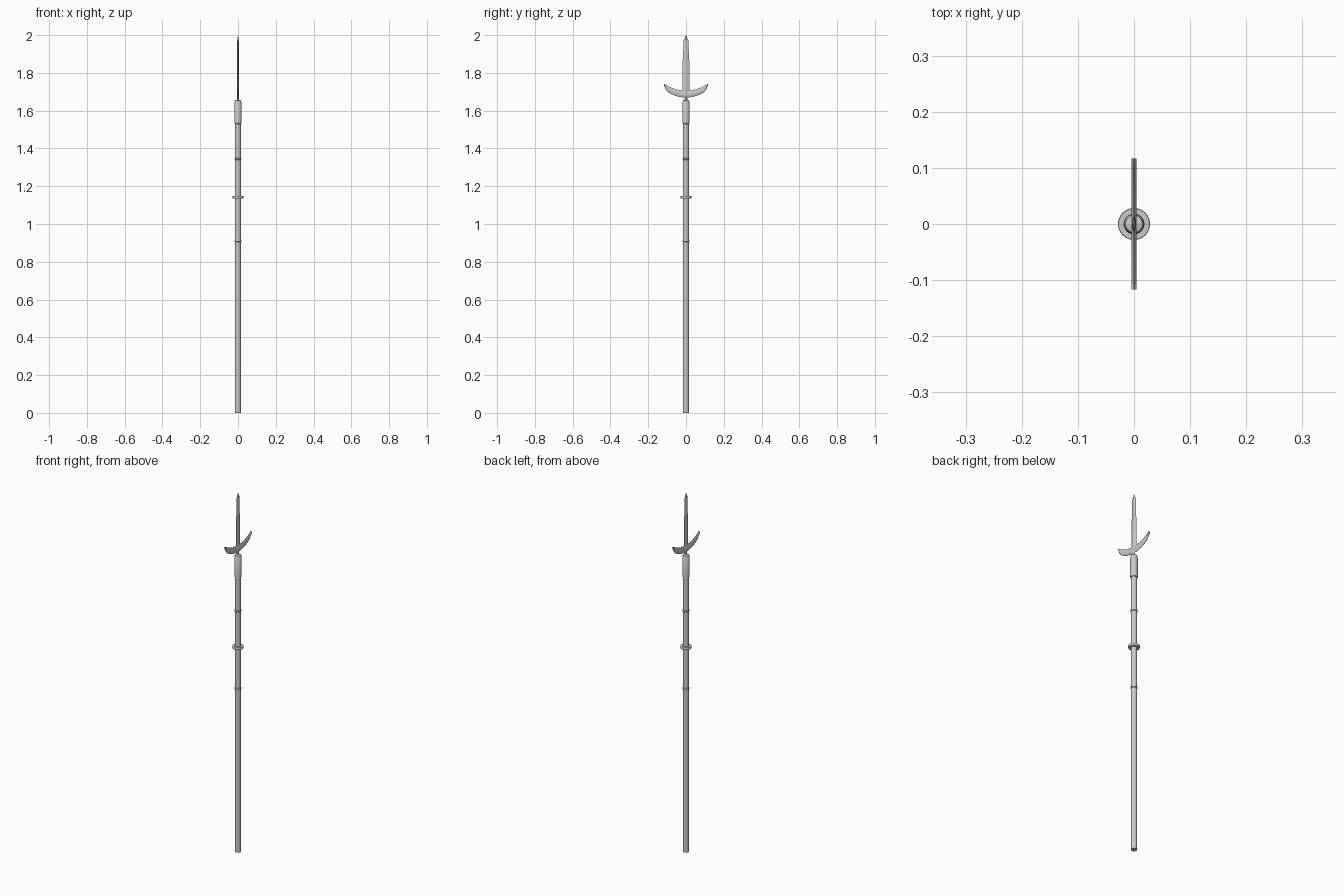
import bpy, bmesh, math

if "Cube" in bpy.data.objects:
    bpy.data.objects.remove(bpy.data.objects["Cube"])


def make_object(name, bm, smooth=True):
    bmesh.ops.recalc_face_normals(bm, faces=bm.faces)
    mesh = bpy.data.meshes.new(name)
    bm.to_mesh(mesh)
    bm.free()
    ob = bpy.data.objects.new(name, mesh)
    bpy.context.collection.objects.link(ob)
    if smooth:
        bpy.ops.object.select_all(action='DESELECT')
        ob.select_set(True)
        bpy.context.view_layer.objects.active = ob
        bpy.ops.object.shade_smooth_by_angle(angle=math.radians(30))
    return ob


def loft(name, rings, smooth=True):
    """Skin a list of equal-sized point rings and cap both ends."""
    bm = bmesh.new()
    loops = [[bm.verts.new(p) for p in ring] for ring in rings]
    n = len(loops[0])
    for a, b in zip(loops, loops[1:]):
        for i in range(n):
            j = (i + 1) % n
            bm.faces.new((a[i], a[j], b[j], b[i]))
    bm.faces.new(loops[0])
    bm.faces.new(loops[-1])
    return make_object(name, bm, smooth)


def turned(name, profile, sides=32):
    """Turned part from (radius, z) pairs."""
    return loft(name, [[(r * math.cos(2 * math.pi * i / sides),
                         r * math.sin(2 * math.pi * i / sides), z)
                        for i in range(sides)] for r, z in profile])


# Plain straight shaft
turned("shaft", [(0.0155, 0), (0.0155, 1.54)])

# Thin binding rings
for label, z in (("lower", 0.911), ("upper", 1.344)):
    turned(label + "_ring", [(0.015, z - 0.006), (0.018, z - 0.003),
                             (0.018, z + 0.003), (0.015, z + 0.006)])

# Hand guard disc
turned("guard_disc", [(0.015, 1.135), (0.0275, 1.135), (0.0285, 1.137),
                      (0.0285, 1.146), (0.0275, 1.148), (0.015, 1.148)])

# Socket under the blade
turned("socket", [(0.015, 1.53), (0.0185, 1.532), (0.0185, 1.638), (0.0175, 1.64),
                  (0.0175, 1.648), (0.015, 1.654), (0.007, 1.657)])

# Straight blade with diamond section: z, half width, half thickness
blade = [(1.65, 0.008, 0.005), (1.665, 0.007, 0.005), (1.685, 0.014, 0.005),
         (1.72, 0.0185, 0.005), (1.865, 0.0175, 0.0045), (1.872, 0.0155, 0.0045),
         (1.97, 0.0135, 0.004), (2.0, 0.0005, 0.0005)]
loft("blade", [[(t, 0, z), (0, w, z), (-t, 0, z), (0, -w, z)]
               for z, w, t in blade], False)

# Upswept side blades: y, lower z, upper z; even thickness with bevelled edges
half = [(0.0, 1.667, 1.707), (0.025, 1.671, 1.708), (0.05, 1.677, 1.712),
        (0.075, 1.686, 1.721), (0.095, 1.698, 1.731), (0.108, 1.713, 1.739),
        (0.1165, 1.734, 1.742)]
t = 0.0045
rings = []
for y, a, b in [(-y, a, b) for y, a, b in reversed(half[1:])] + half:
    e = (b - a) * 0.3
    rings.append([(t, y, a + e), (t, y, b - e), (0.001, y, b), (-0.001, y, b),
                  (-t, y, b - e), (-t, y, a + e), (-0.001, y, a), (0.001, y, a)])
loft("side_blades", rings, False)
